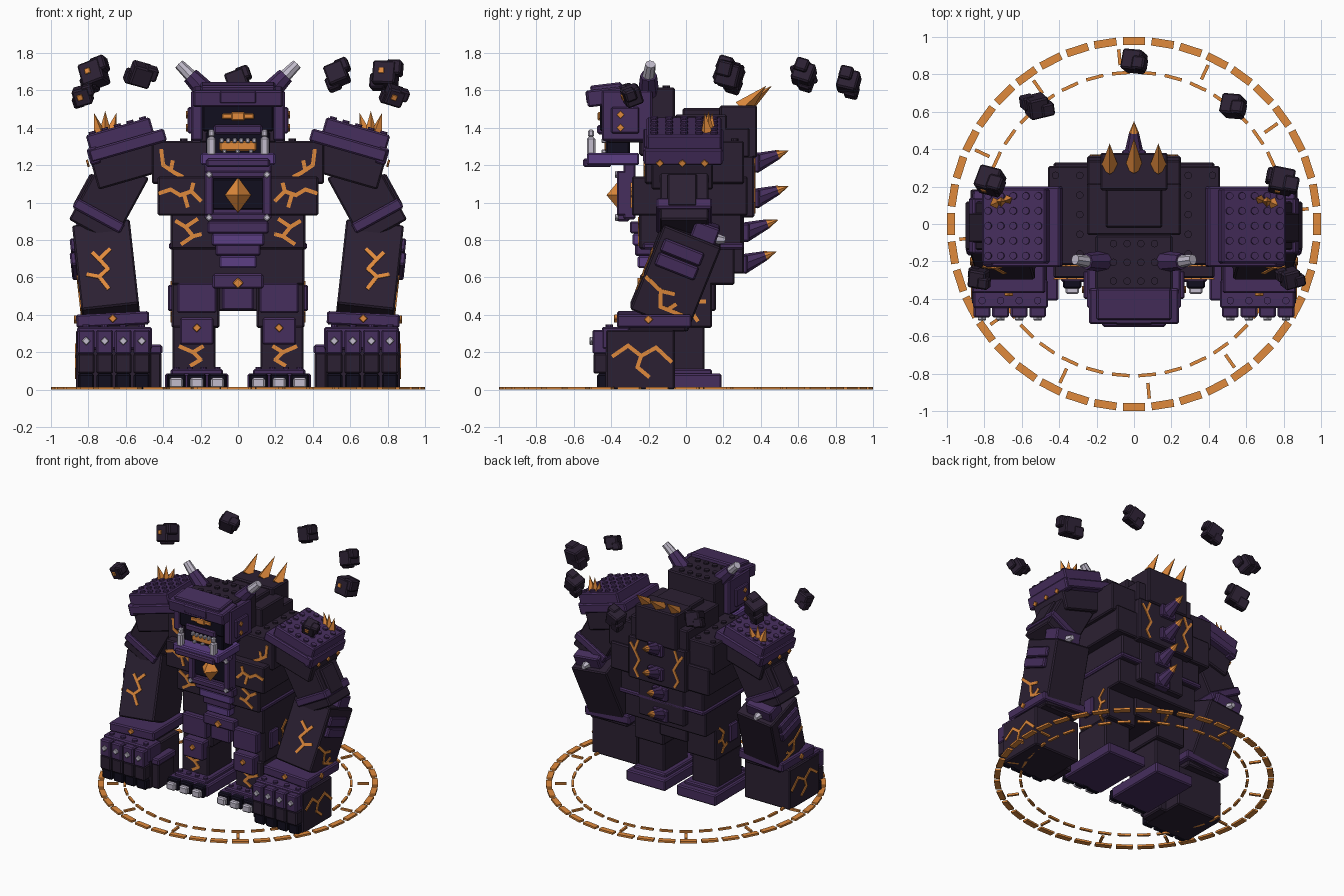
import bpy, bmesh, math, random
from mathutils import Matrix, Vector, Euler

if "Cube" in bpy.data.objects:
    bpy.data.objects.remove(bpy.data.objects["Cube"])

random.seed(4)
SIDES = (1, -1)


def material(name, r, g, b):
    m = bpy.data.materials.new(name)
    lin = [((c / 255 + 0.055) / 1.055) ** 2.4 for c in (r, g, b)]
    m.diffuse_color = (*lin, 1)
    m.use_nodes = True
    m.node_tree.nodes["Principled BSDF"].inputs["Base Color"].default_value = m.diffuse_color
    return m


STONE = material("dark stone", 43, 32, 50)
PURPLE = material("purple armour", 70, 46, 93)
LIGHT = material("light purple", 92, 62, 132)
BLACK = material("near black", 17, 14, 30)
ORANGE = material("glowing orange", 224, 138, 60)
SILVER = material("silver", 194, 188, 204)


def frame(loc, rot=(0, 0, 0), s=1):
    """Placement matrix, mirrored in x when s is -1."""
    e = Euler((rot[0], rot[1] * s, rot[2] * s))
    return Matrix.Translation((loc[0] * s, loc[1], loc[2])) @ e.to_matrix().to_4x4()


def emit(name, bm, mat, M=Matrix()):
    me = bpy.data.meshes.new(name)
    bm.to_mesh(me)
    bm.free()
    me.materials.append(mat)
    ob = bpy.data.objects.new(name, me)
    ob.matrix_world = M
    bpy.context.collection.objects.link(ob)


def box(name, mat, loc, size, rot=(0, 0, 0), s=1, bev=0.009):
    bm = bmesh.new()
    bmesh.ops.create_cube(bm, size=1, matrix=Matrix.Diagonal((*size, 1)))
    if bev:
        bmesh.ops.bevel(bm, geom=bm.edges[:], offset=min(bev, min(size) / 4), segments=1, affect='EDGES')
    emit(name, bm, mat, frame(loc, rot, s))


def span(name, mat, x, y, z, s=1):
    """Upright box given by its limits."""
    box(name, mat, [(a + b) / 2 for a, b in (x, y, z)], [b - a for a, b in (x, y, z)], s=s)


def cone(name, mat, base, tip, r0, r1=0, n=8, s=1):
    a, b = Vector((base[0] * s, *base[1:])), Vector((tip[0] * s, *tip[1:]))
    bm = bmesh.new()
    bmesh.ops.create_cone(bm, cap_ends=True, segments=n, radius1=r0, radius2=r1, depth=(b - a).length)
    emit(name, bm, mat, Matrix.Translation((a + b) / 2) @ (b - a).to_track_quat('Z', 'Y').to_matrix().to_4x4())


def studs(name, mat, M, w, d, nx, ny, r=0.02):
    bm = bmesh.new()
    for i in range(nx):
        for j in range(ny):
            p = (w * (i / max(nx - 1, 1) - 0.5), d * (j / max(ny - 1, 1) - 0.5), 0.004)
            bmesh.ops.create_cone(bm, cap_ends=True, segments=10, radius1=r, radius2=r, depth=0.016,
                                  matrix=Matrix.Translation(p))
    emit(name, bm, mat, M)


def crack(name, M, lines, s=1, w=0.021):
    """Glowing polylines on the local xz plane, facing local -y."""
    bm = bmesh.new()
    for line in lines:
        for (u0, v0), (u1, v1) in zip(line, line[1:]):
            du, dv = (u1 - u0) * s, v1 - v0
            T = Matrix.Translation(((u0 + u1) / 2 * s, 0, (v0 + v1) / 2)) @ Matrix.Rotation(-math.atan2(dv, du), 4, 'Y')
            bmesh.ops.create_cube(bm, size=1, matrix=T @ Matrix.Diagonal((math.hypot(du, dv) + w * .6, 0.009, w, 1)))
    emit(name, bm, ORANGE, M)


def outward(s):
    return Matrix.Rotation(math.pi / 2 * s, 4, 'Z')


def diamond(name, mat, x, y, z, r=0.035, s=1):
    box(name, mat, (x, y, z), (r, 0.02, r), (0, math.pi / 4, 0), s, 0.004)


# ground rings
for name, n, r, ln, w, off in (("outer_ring", 40, 0.978, 0.12, 0.042, 0), ("inner_ring", 36, 0.81, 0.095, 0.018, 5),
                               ("ring_ticks", 12, 0.895, 0.018, 0.085, 5)):
    bm = bmesh.new()
    for i in range(n):
        T = Matrix.Rotation(2 * math.pi * i / n + math.radians(off), 4, 'Z') @ Matrix.Translation((r, 0, 0.0075))
        bmesh.ops.create_cube(bm, size=1, matrix=T @ Matrix.Diagonal((w, ln, 0.015, 1)))
    emit(name, bm, ORANGE)

# torso blocks
span("upper_chest", STONE, (-.46, .46), (-.22, .31), (1.1, 1.33))
span("mid_chest", STONE, (-.43, .43), (-.29, .33), (.93, 1.14))
span("abdomen", STONE, (-.36, .36), (-.25, .3), (.75, .94))
span("hips", STONE, (-.355, .355), (-.19, .26), (.56, .76))
span("crotch", STONE, (-.12, .12), (-.17, .16), (.42, .6))
span("belt", PURPLE, (-.37, .37), (-.23, .31), (.75, .785))
span("back_slab", STONE, (-.25, .25), (.2, .365), (.92, 1.25))
span("lower_back_slab", STONE, (-.2, .2), (.2, .31), (.62, .93))
span("hump_front", STONE, (-.25, .25), (-.06, .22), (1.3, 1.47))
span("hump_back", STONE, (-.18, .18), (.18, .38), (1.24, 1.52))
span("hump_cap", STONE, (-.15, .15), (-.02, .2), (1.46, 1.505))
for s in SIDES:
    studs("torso_studs", STONE, frame((.355, .05, 1.33), s=s), .13, .42, 2, 5)
    span("hump_shoulder", STONE, (.16, .25), (.12, .34), (1.24, 1.4), s)

# chest plate with gem
span("chest_plate", PURPLE, (-.18, .18), (-.335, -.27), (.91, 1.21))
span("gem_recess", BLACK, (-.14, .14), (-.342, -.3), (.96, 1.13))
for x in (-.155, .155):
    span("gem_frame_side", PURPLE, (x - .025, x + .025), (-.37, -.3), (.93, 1.17))
    for z in (.92, 1.15):
        diamond("frame_rivet", SILVER, x, -.37, z, .03)
span("gem_frame_top", PURPLE, (-.17, .17), (-.37, -.3), (1.13, 1.17))
span("gem_frame_bottom", PURPLE, (-.17, .17), (-.37, -.3), (.9, .945))
bm = bmesh.new()
bmesh.ops.create_uvsphere(bm, u_segments=4, v_segments=2, radius=1, matrix=Matrix.Diagonal((.07, .08, .095, 1)))
emit("chest_gem", bm, ORANGE, frame((0, -.345, 1.04)))
# layered belly
for i, (w, z) in enumerate(((.165, .87), (.14, .805), (.12, .75), (.1, .685))):
    span("belly_plate", LIGHT if i % 2 else PURPLE, (-w, w), (-.3 + i * .014, -.17), (z - .035, z + .03))
span("pelvis_belt", PURPLE, (-.135, .135), (-.245, -.15), (.54, .62))
span("loin_plate", PURPLE, (-.085, .085), (-.225, -.12), (.425, .55))
diamond("pelvis_gem", ORANGE, 0, -.25, .57, .042)

# torso cracks, front and back
for s in SIDES:
    crack("chest_crack", frame((0, -.222, 0)), [[(.41, 1.28), (.4, 1.2), (.34, 1.16), (.3, 1.14)],
          [(.36, 1.17), (.35, 1.22)]], s)
    crack("rib_crack", frame((0, -.292, 0)), [[(.2, 1.01), (.25, 1.06), (.31, 1.04), (.36, 1.07), (.42, 1.05)],
          [(.29, 1.05), (.27, .98)], [(.25, 1.06), (.24, 1.1)]], s)
    crack("belly_crack", frame((0, -.252, 0)), [[(.22, .91), (.28, .87), (.24, .82), (.3, .78)], [(.28, .87), (.33, .9)],
          [(.24, .82), (.2, .83)]], s)
    crack("back_crack", frame((0, .367, 0), (0, 0, math.pi)),
          [[(.16, 1.23), (.19, 1.15), (.15, 1.08), (.19, 1.0), (.16, .95)], [(.19, 1.15), (.225, 1.2)]], s, .018)

# spine plates and spikes
for z, y in ((1.21, .365), (1.02, .365), (.84, .31), (.67, .3)):
    box("spine_plate", PURPLE, (0, y, z), (.13, .06, .1))
    cone("spine_spike_base", PURPLE, (0, y, z), (0, y + .125, z + .046), .055, .026)
    cone("spine_spike_tip", ORANGE, (0, y + .125, z + .046), (0, y + .185, z + .068), .026)
for x in (-.13, 0, .13):
    cone("hump_spike", ORANGE, (x, .3, 1.5), (x, .46 if x == 0 else .43, 1.625), .05, 0, 4)

# head
span("neck", STONE, (-.17, .17), (-.25, 0), (1.25, 1.45))
span("skull", STONE, (-.205, .205), (-.42, -.06), (1.32, 1.615))
studs("skull_studs", STONE, frame((0, -.205, 1.615)), .22, .2, 4, 3)
box("brow", PURPLE, (0, -.435, 1.565), (.48, .19, .09), (.12, 0, 0))
box("brow_crest", PURPLE, (0, -.425, 1.6), (.4, .17, .07), (.12, 0, 0))
box("brow_ridge", PURPLE, (0, -.51, 1.565), (.2, .05, .07), (.12, 0, 0))
span("face", BLACK, (-.19, .19), (-.46, -.38), (1.38, 1.54))
span("eye_bar", ORANGE, (-.085, .085), (-.467, -.45), (1.447, 1.475))
span("eye_core", ORANGE, (-.035, .035), (-.472, -.45), (1.438, 1.485))
span("nose_plate", PURPLE, (-.13, .13), (-.475, -.38), (1.365, 1.415))
span("mouth", BLACK, (-.17, .17), (-.43, -.3), (1.25, 1.38))
span("mouth_glow", ORANGE, (-.1, .1), (-.437, -.4), (1.275, 1.33))
for i in range(6):
    x = -.0875 + i * .035
    span("upper_tooth", SILVER, (x - .012, x + .012), (-.452, -.42), (1.318, 1.345))
    if i % 2:
        span("lower_tooth", SILVER, (x - .03, x - .008), (-.452, -.42), (1.262, 1.285))
span("jaw", LIGHT, (-.2, .2), (-.53, -.25), (1.2, 1.265))
span("chin", PURPLE, (-.17, .17), (-.55, -.4), (1.19, 1.235))
for s in SIDES:
    span("tusk", SILVER, (.12, .165), (-.53, -.485), (1.25, 1.35), s)
    span("tusk_tip", SILVER, (.126, .159), (-.524, -.491), (1.35, 1.39), s)
    span("cheek_plate", PURPLE, (.19, .25), (-.45, -.18), (1.33, 1.6), s)
    span("cheek_guard", PURPLE, (.24, .27), (-.4, -.25), (1.37, 1.51), s)
    for z in (1.4, 1.47):
        box("cheek_rivet", ORANGE, (.272, -.35, z), (.012, .03, .03), (math.pi / 4, 0, 0), s, .002)
    cone("horn_base", PURPLE, (.16, -.2, 1.58), (.255, -.2, 1.68), .058, .045, 8, s)
    cone("horn_tip", SILVER, (.25, -.2, 1.675), (.315, -.19, 1.74), .034, .028, 8, s)

for s in SIDES:
    # shoulder pad
    P, R = (.63, -.01, 1.36), (0, .28, 0)
    box("shoulder_pad", PURPLE, P, (.355, .4, .1), R, s)
    box("shoulder_skirt", PURPLE, (.59, -.015, 1.305), (.42, .43, .07), R, s)
    box("pad_rim", PURPLE, (.77, -.015, 1.25), (.06, .42, .09), R, s)
    studs("pad_studs", PURPLE, frame(P, R, s) @ Matrix.Translation((0, 0, .05)), .28, .32, 5, 5)
    for y in (-.14, -.02, .1):
        box("pad_rivet", ORANGE, (.803, y, 1.21), (.012, .03, .03), (math.pi / 4, .28, 0), s, .002)
    for dx, dy, h in ((0, 0, .1), (-.06, .02, .09), (.06, -.02, .09)):
        cone("shoulder_crystal", ORANGE, (.71 + dx * .5, .12 + dy * .4, 1.37), (.71 + dx, .12 + dy, 1.39 + h), .034, 0, 4, s)
    # upper arm
    box("shoulder_block", STONE, (.58, -.02, 1.22), (.4, .33, .2), R, s)
    box("upper_arm", STONE, (.69, -.01, 1.02), (.27, .26, .4), (0, -.5, 0), s)
    box("arm_band", PURPLE, (.745, -.01, .93), (.29, .3, .06), (0, -.5, 0), s)
    box("arm_plate", STONE, (.82, -.02, 1.06), (.04, .16, .2), (0, -.5, 0), s)
    box("elbow", PURPLE, (.75, .1, .84), (.22, .14, .11), (-.35, .1, 0), s)
    cone("elbow_spike", SILVER, (.75, .14, .81), (.75, .21, .8), .035, .018, 6, s)
    # forearm
    P, R = (.702, -.055, .61), (-.38, .11, 0)
    F = frame(P, R, s)
    box("forearm", STONE, P, (.31, .33, .49), R, s)
    for z, y in ((.735, -.04), (.66, -.07)):
        box("forearm_plate", PURPLE, (.875, y + .02, z), (.035, .23, .075), R, s)
    crack("forearm_front_crack", F @ Matrix.Translation((0, -.167, 0)),
          [[(-.03, .08), (.03, .03), (-.01, -.03), (.04, -.07), (0, -.14)], [(.03, .03), (.06, .07)],
           [(.04, -.07), (.1, -.05)]], s)
    crack("forearm_side_crack", F @ Matrix.Translation((.157 * s, 0, 0)) @ outward(s),
          [[(-.15, -.05), (-.05, -.09), (-.02, -.17), (.1, -.17)], [(-.05, -.09), (.02, -.08)], [(.02, -.17), (.05, -.13)]], s)
    # cuff
    box("cuff", PURPLE, (.67, -.17, .375), (.39, .4, .07), (0, .05, 0), s)
    box("wrist", STONE, (.67, -.17, .335), (.32, .34, .05), s=s)
    diamond("cuff_front_gem", ORANGE, .67, -.375, .38, .035, s)
    box("cuff_side_gem", ORANGE, (.868, -.2, .375), (.015, .035, .035), (math.pi / 4, 0, 0), s, .003)
    # fist
    span("fist", STONE, (.465, .865), (-.43, -.06), (0, .32), s)
    span("hand_plate", PURPLE, (.46, .86), (-.45, -.3), (.215, .335), s)
    span("thumb", STONE, (.41, .48), (-.4, -.2), (0, .2), s)
    span("thumb_plate", PURPLE, (.405, .485), (-.41, -.19), (.19, .24), s)
    for i in range(4):
        x = .515 + i * .099
        span("knuckle", PURPLE, (x - .045, x + .045), (-.5, -.42), (.19, .32), s)
        span("finger", STONE, (x - .045, x + .045), (-.495, -.4), (.085, .195), s)
        span("fingertip", BLACK, (x - .043, x + .043), (-.475, -.4), (.005, .085), s)
        diamond("knuckle_stud", SILVER, x, -.505, .26, .035, s)
        studs("knuckle_top", PURPLE, frame((x, -.41, .335), s=s), 0, 0, 1, 1)
    crack("fist_side_crack", frame((.867, 0, 0), s=s) @ outward(s),
          [[(-.39, .18), (-.31, .235), (-.24, .18), (-.16, .225), (-.08, .15)], [(-.24, .18), (-.26, .12), (-.2, .07)]], s)

    # leg
    span("thigh", STONE, (.1, .355), (-.18, .14), (.33, .6), s)
    span("thigh_plate", PURPLE, (.115, .325), (-.235, -.15), (.41, .57), s)
    span("hip_plate", PURPLE, (.3, .375), (-.12, -.02), (.42, .56), s)
    span("shin", STONE, (.12, .35), (-.2, .1), (.07, .34), s)
    span("knee_plate", PURPLE, (.13, .31), (-.25, -.15), (.24, .385), s)
    diamond("knee_gem", ORANGE, .22, -.255, .33, .035, s)
    crack("shin_crack", frame((0, -.202, 0)), [[(.19, .23), (.24, .2), (.2, .16), (.25, .13)], [(.24, .2), (.31, .23)]], s)
    crack("thigh_side_crack", frame((.357, 0, 0), s=s) @ outward(s), [[(.0, .42), (.04, .4), (.06, .37)],
          [(.03, .41), (.06, .47), (.04, .52), (.09, .57)], [(.06, .47), (.1, .47)]], s)
    # foot
    span("foot", PURPLE, (.05, .39), (-.31, .19), (.0, .085), s)
    span("foot_top", PURPLE, (.08, .36), (-.28, .14), (.07, .11), s)
    studs("foot_studs", PURPLE, frame((.22, -.245, .11), s=s), .22, 0, 4, 1, .018)
    for x in (.11, .22, .33):
        span("toe", BLACK, (x - .05, x + .05), (-.345, -.28), (0, .085), s)
        span("claw", SILVER, (x - .036, x + .036), (-.375, -.32), (.008, .064), s)

# floating rocks
for x, y, z, r in ((0, .87, 1.645, .11), (.53, .63, 1.685, .11), (-.52, .63, 1.685, .11), (.79, .23, 1.685, .125),
                   (-.77, .23, 1.685, .125), (.835, -.29, 1.572, .095), (-.83, -.29, 1.572, .095)):
    rot = [random.uniform(-.45, .45) for _ in range(3)]
    box("floating_rock", STONE, (x, y, z), (r, r, r), rot)
    M = Euler(rot).to_matrix()
    for d in ((.4, -.15, .25), (-.35, .2, -.3)):
        box("rock_lump", STONE, Vector((x, y, z)) + M @ Vector(d) * r, (r * .65,) * 3, rot)
    if abs(x) > .6:
        box("rock_ember", ORANGE, Vector((x, y, z)) + M @ Vector((-.1, -.5, .05)) * r, (.03, .015, .03), rot, 1, .002)
